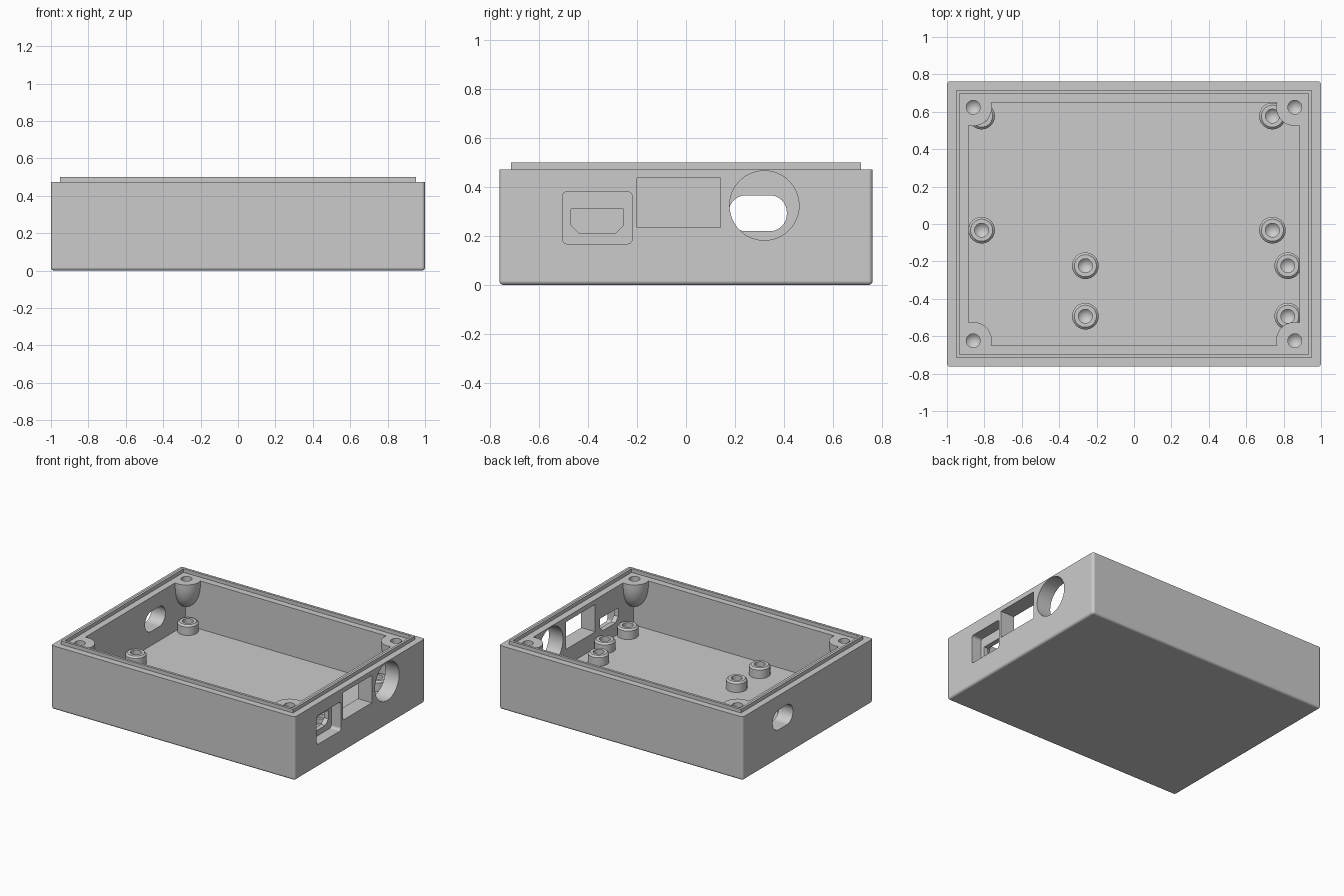
import bpy, bmesh
from math import sin, cos, pi, radians

if "Cube" in bpy.data.objects:
    bpy.data.objects.remove(bpy.data.objects["Cube"], do_unlink=True)

grey = bpy.data.materials.new("plain grey")
grey.use_nodes = True
grey.diffuse_color = (0.6, 0.6, 0.6, 1)
grey.node_tree.nodes["Principled BSDF"].inputs["Base Color"].default_value = grey.diffuse_color

HX, HY, RIM, TOP, FLOOR = 1.0, 0.763, 0.473, 0.5, 0.115


def finish(name, bm):
    bmesh.ops.recalc_face_normals(bm, faces=bm.faces)
    mesh = bpy.data.meshes.new(name)
    bm.to_mesh(mesh)
    bm.free()
    mesh.materials.append(grey)
    obj = bpy.data.objects.new(name, mesh)
    bpy.context.collection.objects.link(obj)
    return obj


def box(name, hx, hy, z0, z1, round_edges=0):
    bm = bmesh.new()
    bmesh.ops.create_cube(bm, size=1)
    bmesh.ops.scale(bm, vec=(2 * hx, 2 * hy, z1 - z0), verts=bm.verts)
    bmesh.ops.translate(bm, vec=(0, 0, (z0 + z1) / 2), verts=bm.verts)
    if round_edges:
        # every edge except those of the top rim
        edges = [e for e in bm.edges if min(v.co.z for v in e.verts) < z1 - 1e-4]
        bmesh.ops.bevel(bm, geom=edges, offset=round_edges, segments=4,
                        profile=0.5, affect='EDGES')
    return finish(name, bm)


def lathe(name, profile, x, y, steps=40):
    bm = bmesh.new()
    verts = [bm.verts.new((r, 0, z)) for r, z in profile]
    edges = [bm.edges.new(pair) for pair in zip(verts, verts[1:])]
    bmesh.ops.spin(bm, geom=verts + edges, cent=(0, 0, 0), axis=(0, 0, 1),
                   angle=2 * pi, steps=steps)
    bmesh.ops.remove_doubles(bm, verts=bm.verts, dist=1e-5)
    bmesh.ops.translate(bm, vec=(x, y, 0), verts=bm.verts)
    return finish(name, bm)


def prism(name, outline, x0, x1):
    """Extrude a (y, z) outline along x."""
    bm = bmesh.new()
    face = bm.faces.new([bm.verts.new((x0, y, z)) for y, z in outline])
    new = bmesh.ops.extrude_face_region(bm, geom=[face])["geom"]
    bmesh.ops.translate(bm, vec=(x1 - x0, 0, 0),
                        verts=[v for v in new if isinstance(v, bmesh.types.BMVert)])
    return finish(name, bm)


def rounded(y0, y1, z0, z1, r, n=12):
    corners = [(y1 - r, z1 - r), (y0 + r, z1 - r), (y0 + r, z0 + r), (y1 - r, z0 + r)]
    return [(cy + r * cos((q + i / n) * pi / 2), cz + r * sin((q + i / n) * pi / 2))
            for q, (cy, cz) in enumerate(corners) for i in range(n + 1)]


def combine(target, tool, operation):
    mod = target.modifiers.new("combine", 'BOOLEAN')
    mod.object, mod.operation, mod.solver = tool, operation, 'EXACT'
    bpy.context.view_layer.objects.active = target
    bpy.ops.object.modifier_apply(modifier=mod.name)
    bpy.data.objects.remove(tool, do_unlink=True)


# open tray
tray = box("tray_shell", HX, HY, 0, RIM, 0.018)
combine(tray, box("cavity", 0.885, 0.65, FLOOR, 0.7), 'DIFFERENCE')

# corner screw bosses with domed undersides and pointed screw holes
R, DEPTH, DOME_Z = 0.1, 0.18, 0.45
dome = [(R * sin(i * pi / 20), DOME_Z - DEPTH * cos(i * pi / 20)) for i in range(11)]
for sx in (-1, 1):
    for sy in (-1, 1):
        x, y = sx * 0.86, sy * 0.624
        combine(tray, lathe("boss", dome + [(R, RIM), (0, RIM)], x, y), 'UNION')
        combine(tray, lathe("screw_hole", [(0, 0.33), (0.037, 0.367), (0.037, 0.6), (0, 0.6)],
                            x, y), 'DIFFERENCE')

# openings in the port wall: recessed socket, rectangle, round hole
socket = [(-0.47, 0.31), (-0.47, 0.245), (-0.435, 0.21),
          (-0.29, 0.21), (-0.255, 0.245), (-0.255, 0.31)]
openings = [
    ("socket_recess", rounded(-0.505, -0.22, 0.168, 0.382, 0.02, 4), 0.92, 1.1),
    ("socket_hole", socket, 0.8, 1.1),
    ("port_window", [(-0.2, 0.235), (0.14, 0.235), (0.14, 0.438), (-0.2, 0.438)], 0.8, 1.1),
    ("round_port", rounded(0.178, 0.462, 0.183, 0.467, 0.142), 0.8, 1.1),
    # cable slot in the opposite wall
    ("cable_slot", rounded(0.175, 0.412, 0.22, 0.367, 0.07), -1.1, -0.8),
]
for name, outline, x0, x1 in openings:
    combine(tray, prism(name, outline, x0, x1), 'DIFFERENCE')

# thin raised lip around the rim
lip = box("rim_lip", 0.952, 0.715, RIM - 0.004, TOP)
combine(lip, box("lip_inside", 0.934, 0.697, 0.4, 0.6), 'DIFFERENCE')

# board standoffs with chamfered tops and pointed pilot holes
standoff = [(0, 0.1), (0.071, 0.1), (0.071, 0.178), (0.059, 0.19),
            (0.037, 0.19), (0.037, 0.155), (0, 0.118)]
spots = [(-0.815, 0.577), (0.74, 0.577), (-0.815, -0.033), (0.74, -0.033),
         (-0.26, -0.223), (0.822, -0.223), (-0.26, -0.493), (0.822, -0.493)]
parts = [tray, lip] + [lathe(f"standoff_{i + 1}", standoff, x, y)
                       for i, (x, y) in enumerate(spots)]

# smooth curves, crisp edges and even shading on the large flat walls
bpy.ops.object.select_all(action='DESELECT')
for part in parts:
    part.select_set(True)
bpy.context.view_layer.objects.active = tray
bpy.ops.object.shade_smooth_by_angle(angle=radians(30))
for part in parts:
    part.modifiers.new("even_shading", 'WEIGHTED_NORMAL').keep_sharp = True
